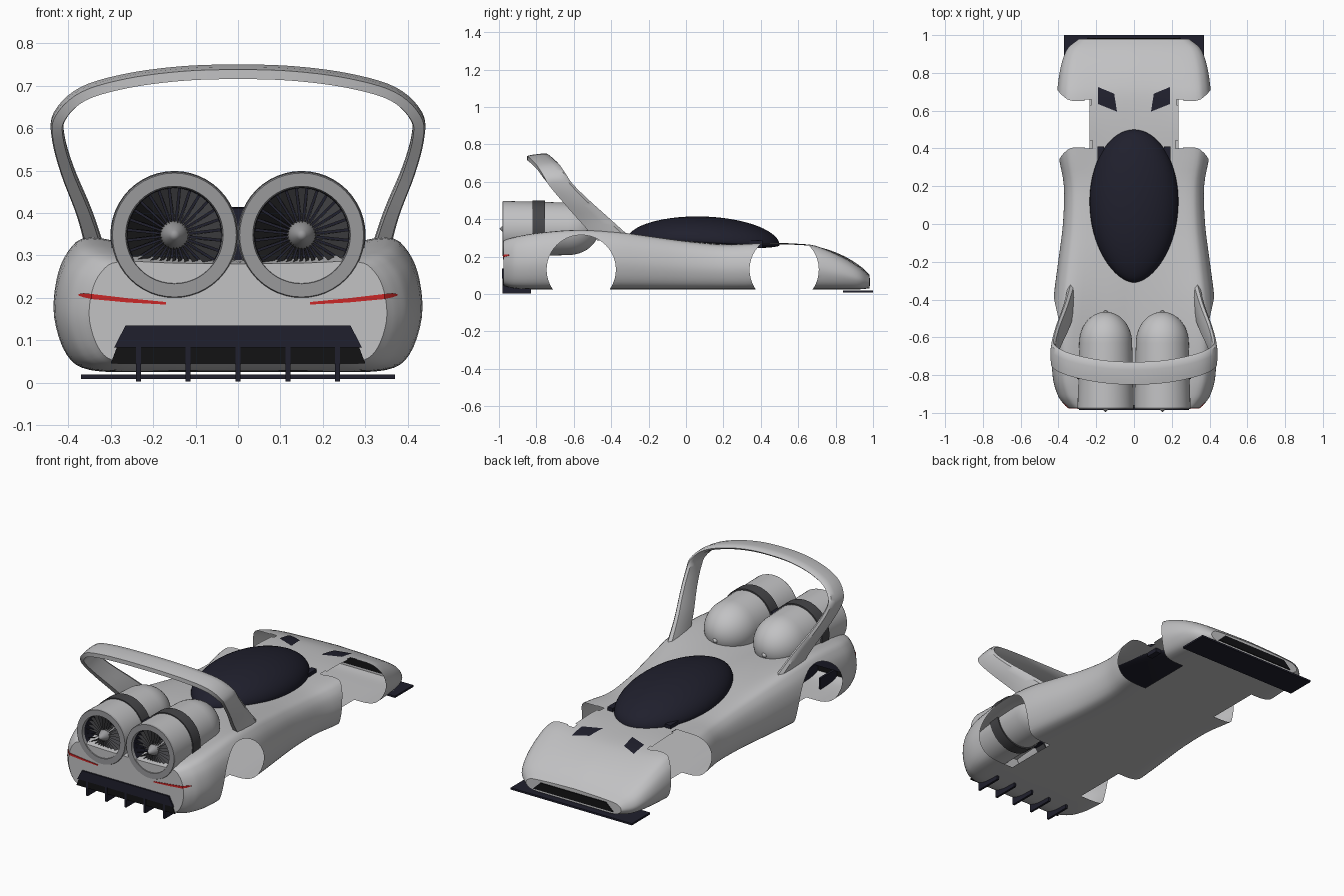
import bpy, bmesh, math
from mathutils import Vector
from mathutils.bvhtree import BVHTree

cube = bpy.data.objects.get("Cube")
if cube:
    bpy.data.objects.remove(cube)


def material(name, r, g, b):
    m = bpy.data.materials.new(name)
    m.use_nodes = True
    m.diffuse_color = (r, g, b, 1)
    m.node_tree.nodes["Principled BSDF"].inputs["Base Color"].default_value = (r, g, b, 1)
    return m


PAINT = material("light grey paint", .54, .54, .55)
RING = material("mid grey metal", .32, .32, .33)
STRAP = material("charcoal", .06, .06, .065)
NAVY = material("dark navy", .014, .014, .026)
BLACK = material("black grille", .006, .006, .007)
RED = material("red light", .6, .02, .02)


def make(name, verts, faces, *mats):
    mesh = bpy.data.meshes.new(name)
    mesh.from_pydata([tuple(v) for v in verts], [], faces)
    bm = bmesh.new()
    bm.from_mesh(mesh)
    bmesh.ops.remove_doubles(bm, verts=bm.verts, dist=1e-5)
    bmesh.ops.recalc_face_normals(bm, faces=bm.faces)
    bm.to_mesh(mesh)
    bm.free()
    obj = bpy.data.objects.new(name, mesh)
    bpy.context.collection.objects.link(obj)
    for m in mats:
        mesh.materials.append(m)
    return obj


def spline(pts, n):
    """Smooth curve through the points, n steps per span."""
    p = [Vector(q) for q in pts]
    p = [2 * p[0] - p[1]] + p + [2 * p[-1] - p[-2]]
    out = []
    for a, b, c, d in zip(p, p[1:], p[2:], p[3:]):
        for i in range(n):
            t = i / n
            out.append(.5 * (2 * b + (c - a) * t + (2 * a - 5 * b + 4 * c - d) * t * t
                             + (3 * b - a - 3 * c + d) * t ** 3))
    return out + [p[-2]]


def loft(name, rings, *mats, caps=True):
    """Skin closed rings of equal length."""
    n = len(rings[0])
    faces = [(k * n + i, k * n + (i + 1) % n, (k + 1) * n + (i + 1) % n, (k + 1) * n + i)
             for k in range(len(rings) - 1) for i in range(n)]
    if caps:
        faces += [tuple(range(n)), tuple(range((len(rings) - 1) * n, len(rings) * n))]
    return make(name, [v for r in rings for v in r], faces, *mats)


def box(name, x, y, z, mat):
    ring = lambda h: [(x[0], y[0], h), (x[1], y[0], h), (x[1], y[1], h), (x[0], y[1], h)]
    return loft(name, [ring(z[0]), ring(z[1])], mat)


def plate(name, outline, y0, y1, mat):
    """Upright plate from an x, z outline."""
    return loft(name, [[(x, y, z) for x, z in outline] for y in (y0, y1)], mat)


def lathe(name, profile, cx, cz, mat, n=48):
    """Turn a (y, radius) profile about an axis along y."""
    return loft(name, [[(cx + r * math.cos(math.tau * i / n), y, cz + r * math.sin(math.tau * i / n))
                        for i in range(n)] for y, r in profile], mat, caps=False)


def ball(name, centre, r, mat):
    prof = [(centre[1] + r * math.cos(math.pi * i / 8), r * math.sin(math.pi * i / 8)) for i in range(9)]
    return lathe(name, prof, centre[0], centre[2], mat, 16)


# Body shell: y, half width, fender height, centre height, floor height
stations = [(-.975, .35, .285, .28, .045), (-.945, .378, .295, .283, .035), (-.9, .405, .307, .286, .028),
            (-.8, .43, .325, .29, .025), (-.6, .435, .342, .295, .025), (-.4, .425, .335, .3, .025),
            (-.2, .4, .308, .298, .025), (0, .375, .28, .285, .025), (.2, .37, .262, .27, .025),
            (.36, .397, .268, .266, .025), (.52, .403, .275, .265, .025), (.66, .407, .263, .258, .025),
            (.75, .4, .235, .24, .025), (.85, .382, .188, .2, .025), (.93, .35, .138, .15, .025),
            (.98, .29, .095, .105, .03)]


def section(y, w, zs, zc, zb):
    h = zs - zb
    half = spline([(0, zb), (.5 * w, zb), (.8 * w, zb + .015 * h), (.93 * w, zb + .13 * h),
                   (w, zb + .42 * h), (.985 * w, zb + .7 * h), (.92 * w, zb + .9 * h), (.8 * w, zs),
                   (.45 * w, zb + (.4 * h + .6 * (zc - zb))), (0, zc)], 4)
    return [(x, y, z) for x, z in half] + [(-x, y, z) for x, z in half[-2:0:-1]]


body = loft("body_shell", [section(*v) for v in spline([Vector(s) for s in stations], 4)], PAINT)

# Wheel arches cut right through the thin shell
AXLES, AXLE_Z, ARCH_R, ARCH_X = (-.56, .525), .13, .185, .235
cutters = []
for y in AXLES:
    for s in (1, -1):
        rings = [[(s * x, y + ARCH_R * math.cos(math.tau * i / 72), AXLE_Z + ARCH_R * math.sin(math.tau * i / 72))
                  for i in range(72)] for x in (ARCH_X, .6)]
        cutter = loft("arch_cutter", rings, PAINT)
        cutter.hide_render = True
        cutters.append(cutter)
        mod = body.modifiers.new("arch", 'BOOLEAN')
        mod.operation, mod.solver, mod.object = 'DIFFERENCE', 'EXACT', cutter
bpy.context.view_layer.update()
shell = bpy.data.meshes.new_from_object(body.evaluated_get(bpy.context.evaluated_depsgraph_get()))
body.modifiers.clear()
body.data = shell
for c in cutters:
    bpy.data.objects.remove(c)
bm = bmesh.new()
bm.from_mesh(shell)
walls = [f for f in bm.faces if abs(f.calc_center_median().x) > ARCH_X - 1e-4 and any(
    math.hypot(f.calc_center_median().y - y, f.calc_center_median().z - AXLE_Z) < ARCH_R + 1e-4 for y in AXLES)]
bmesh.ops.delete(bm, geom=walls, context='FACES')
skin = BVHTree.FromBMesh(bm)
bm.to_mesh(shell)
bm.free()

# Canopy: egg shape with a shallow underside
rings = []
for k in range(33):
    a = math.pi * k / 32
    y = .12 + math.cos(a) * (.38 if k < 16 else .43)
    r = math.sin(a) ** (1 if k < 16 else 1.15)
    z0 = .28 - .05 * (y - .12)
    rings.append([(.235 * r * math.cos(t), y, z0 + r * math.sin(t) * (.133 if math.sin(t) > 0 else .03))
                  for t in [math.tau * i / 48 for i in range(48)]])
loft("canopy", rings, NAVY, caps=False)

# Hoop wing: centre line x, y, z, then half chord and half thickness
half = [(.332, -.39, .3, .085, .022), (.362, -.49, .4, .075, .018), (.402, -.59, .5, .065, .016),
        (.424, -.665, .58, .06, .015), (.42, -.7, .63, .06, .015), (.365, -.735, .682, .06, .014),
        (.26, -.765, .713, .06, .014), (.13, -.785, .73, .06, .014), (0, -.79, .734, .06, .014)]
path = spline([Vector(p) for p in half + [(-p[0], *p[1:]) for p in half[-2::-1]]], 5)
rings = []
for i, p in enumerate(path):
    d = path[min(i + 1, len(path) - 1)] - path[max(i - 1, 0)]
    out = Vector((d[2], 0, -d[0])).normalized()
    chord = Vector((0, 1, .12))
    rings.append([Vector(p[:3]) + chord * (p[3] * u) + out * (p[4] * v) for u, v in
                  ((1, 0), (.8, .7), (.3, 1), (-.5, 1), (-1, .8), (-1, -.8), (-.5, -1), (.3, -1), (.8, -.7))])
loft("hoop_wing", rings, PAINT)


def drape(name, quad, mat, n=6):
    """Thin plate laid on the body from four x, y corners."""
    a, b, c, d = [Vector(q) for q in quad]
    verts = []
    for i in range(n + 1):
        for j in range(n + 1):
            p = a.lerp(b, i / n).lerp(d.lerp(c, i / n), j / n)
            hit = skin.ray_cast(Vector((p.x, p.y, 1)), Vector((0, 0, -1)))[0]
            verts.append((p.x, p.y, hit.z + .003))
    m = n + 1
    make(name, verts, [(i * m + j, i * m + j + 1, i * m + j + m + 1, i * m + j + m)
                       for i in range(n) for j in range(n)], mat)


# Parts repeated on both sides
TURBINE_Z = .348
for s, side in ((1, "left"), (-1, "right")):
    cx = s * .15
    # Turbine pod with domed nose, rim, strap and fan
    dome = [(-.465 - .165 * (1 - math.cos(a)), .14 * math.sin(a)) for a in [math.pi / 2 * i / 12 for i in range(13)]]
    lathe(side + "_turbine_pod", dome + [(-.8, .145), (-.972, .149)], cx, TURBINE_Z, PAINT)
    lathe(side + "_turbine_rim", [(-.972, .149), (-.98, .146), (-.98, .115), (-.965, .112)], cx, TURBINE_Z, RING)
    lathe(side + "_turbine_duct", [(-.965, .112), (-.89, .11), (-.89, 0)], cx, TURBINE_Z, NAVY)
    lathe(side + "_turbine_strap", [(-.82, .143), (-.82, .151), (-.755, .151), (-.755, .14)], cx, TURBINE_Z, STRAP)
    lathe(side + "_fan_cone", [(-.89, .034), (-.94, .033), (-.965, .025), (-.985, .012), (-.997, 0)],
          cx, TURBINE_Z, RING, 24)
    verts, faces = [], []
    for k in range(28):
        for r, twist in ((.03, .05), (.111, .09)):
            for y, t in ((-.955, -twist), (-.91, twist)):
                a = math.tau * k / 28 + t
                verts.append((cx + r * math.cos(a), y, TURBINE_Z + r * math.sin(a)))
        faces.append((4 * k, 4 * k + 1, 4 * k + 3, 4 * k + 2))
    make(side + "_fan_blades", verts, faces, STRAP)
    ball(side + "_pod_stud", (cx, -.472, TURBINE_Z - .02), .014, PAINT)
    # Canopy details and nose vents
    ball(side + "_canopy_stud", (s * .175, -.03, .335), .013, NAVY)
    box(side + "_canopy_bracket", (s * .16, s * .193), (.34, .41), (.245, .287), NAVY)
    drape(side + "_nose_vent", [(s * .19, .725), (s * .105, .69), (s * .09, .595), (s * .19, .635)], NAVY)
    # Tail light wrapping the corner
    strip = [(.17, -.978, .187, .003), (.26, -.978, .194, .005), (.345, -.978, .203, .006),
             (.364, -.962, .206, .005), (.376, -.945, .207, .002)]
    loft(side + "_tail_light", [[(s * x, y + dy, z + dz * h) for dy, dz in ((0, -1), (0, 1), (.008, 1), (.008, -1))]
                                for x, y, z, h in strip], RED)

box("turbine_bridge", (-.018, .018), (-.82, -.755), (.28, .412), NAVY)

# Rear diffuser and fins
plate("diffuser_ledge", [(-.265, .135), (.265, .135), (.292, .083), (-.292, .083)], -.984, -.95, NAVY)
plate("diffuser_grille", [(-.285, .085), (.285, .085), (.3, .045), (-.3, .045)], -.979, -.972, BLACK)
for k in range(-2, 3):
    x = k * .1175
    box("diffuser_fin", (x - .006, x + .006), (-.982, -.83), (.003, .086), NAVY)

# Nose grille and splitter
plate("nose_grille", [(-.2, .085), (.2, .085), (.245, .042), (-.245, .042)], .977, .985, BLACK)
box("front_splitter", (-.37, .37), (.84, 1), (.009, .019), NAVY)

# Smooth shading with sharp edges kept
for o in bpy.context.scene.objects:
    if o.type == 'MESH':
        o.select_set(True)
        bpy.context.view_layer.objects.active = o
bpy.ops.object.shade_smooth_by_angle(angle=math.radians(35))
